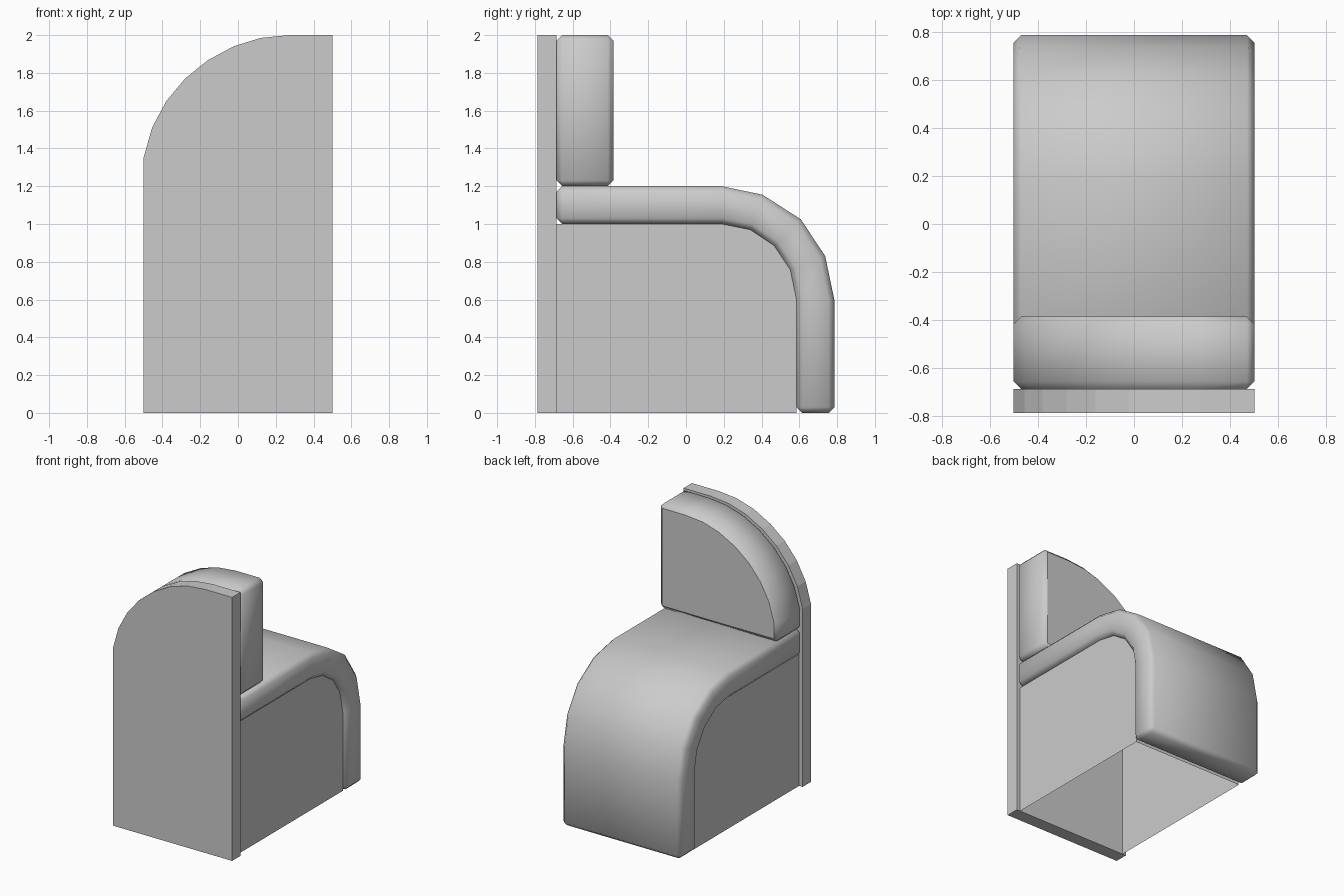
import bpy, bmesh
from mathutils import Vector

if "Cube" in bpy.data.objects:
    bpy.data.objects.remove(bpy.data.objects["Cube"])


def prism(name, pts, faces, place, depth, bevel=0.0, open_bottom=False, flat_y=False):
    """Extrude flat 2D faces along the vector depth; optionally bevel the sharp edges."""
    bm = bmesh.new()
    verts = [bm.verts.new(place(a, b)) for a, b in pts]
    fs = [bm.faces.new([verts[i] for i in f]) for f in faces]
    ext = bmesh.ops.extrude_face_region(bm, geom=fs, use_keep_orig=True)
    moved = [g for g in ext["geom"] if isinstance(g, bmesh.types.BMVert)]
    bmesh.ops.translate(bm, verts=moved, vec=Vector(depth))
    bmesh.ops.recalc_face_normals(bm, faces=bm.faces[:])
    if bevel:
        edges = [e for e in bm.edges if len(e.link_faces) == 2 and e.calc_face_angle() > 0.7]
        bmesh.ops.bevel(bm, geom=edges, offset=bevel, offset_type='OFFSET',
                        segments=1, profile=0.5, affect='EDGES', clamp_overlap=True)
        for f in bm.faces:
            f.smooth = not (flat_y and abs(f.normal.y) > 0.99)
    if open_bottom:
        low = [f for f in bm.faces if all(v.co.z < 0.001 for v in f.verts)]
        bmesh.ops.delete(bm, geom=low, context='FACES_ONLY')
    if flat_y:
        for e in bm.edges:
            if any(not f.smooth for f in e.link_faces):
                e.smooth = False
    me = bpy.data.meshes.new(name)
    bm.to_mesh(me)
    bm.free()
    ob = bpy.data.objects.new(name, me)
    bpy.context.collection.objects.link(ob)
    return ob


def ring(pts):
    return [list(range(len(pts)))]


# Rounded-corner outline shared by back panel and back cushion (x, z)
arc = [(-0.5, 1.35), (-0.455, 1.51), (-0.38, 1.65), (-0.28, 1.77), (-0.16, 1.867),
       (-0.02, 1.942), (0.12, 1.985), (0.27, 2.0), (0.5, 2.0)]

# Back panel
panel = [(0.5, 0), (-0.5, 0)] + arc
prism("back_panel", panel, ring(panel), lambda x, z: (x, -0.785, z), (0, 0.1, 0))

# Back cushion
cushion = [(0.5, 1.2), (-0.5, 1.2)] + arc
prism("back_cushion", cushion, ring(cushion), lambda x, z: (x, -0.685, z), (0, 0.3, 0),
      bevel=0.03, flat_y=True)

# Seat cushion that curves over the far edge (y, z)
outer = [(-0.685, 1.2), (0.19, 1.2), (0.405, 1.155), (0.608, 1.025), (0.737, 0.83),
         (0.785, 0.6), (0.785, 0)]
inner = [(-0.685, 1.0), (0.19, 1.0), (0.34, 0.97), (0.467, 0.885), (0.552, 0.757),
         (0.585, 0.6), (0.585, 0)]
n = len(outer)
quads = [(i, i + 1, n + i + 1, n + i) for i in range(n - 1)]
prism("seat_cushion", outer + inner, quads, lambda y, z: (-0.5, y, z), (1, 0, 0), bevel=0.03)

# Hollow base below the seat, open underneath
base = [(-0.685, 0)] + inner
prism("base", base, ring(base), lambda y, z: (-0.47, y, z), (0.94, 0, 0), open_bottom=True)
